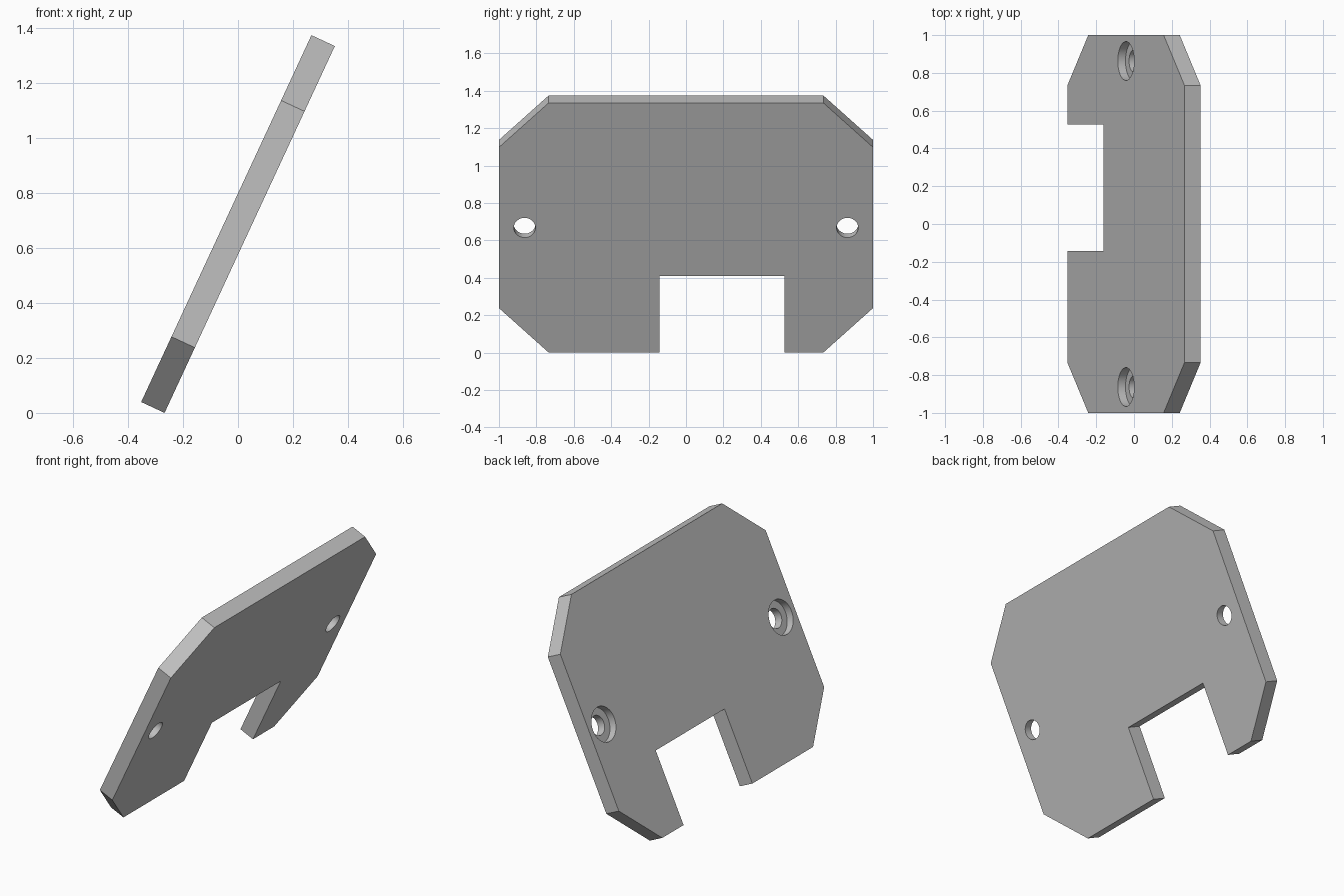
import bpy, bmesh
from math import radians, cos, sin
from mathutils import Matrix, Vector

if "Cube" in bpy.data.objects:
    bpy.data.objects.remove(bpy.data.objects["Cube"], do_unlink=True)

TILT = radians(24.9)
HALF_W, HALF_H, HALF_T = 1.0, 0.736, 0.047
CHAMFER_Y, CHAMFER_Z = 0.266, 0.262
NOTCH_Y0, NOTCH_Y1, NOTCH_TOP = -0.143, 0.527, -0.285
HOLE_Y, HOLE_R, BORE_R, BORE_DEPTH = 0.863, 0.058, 0.103, 0.045

grey = bpy.data.materials.new("plain_grey")
grey.use_nodes = True
colour = (0.53, 0.53, 0.53, 1)
grey.diffuse_color = colour
grey.node_tree.nodes["Principled BSDF"].inputs["Base Color"].default_value = colour


def make_object(name, bm):
    bmesh.ops.recalc_face_normals(bm, faces=bm.faces)
    mesh = bpy.data.meshes.new(name)
    bm.to_mesh(mesh)
    bm.free()
    mesh.materials.append(grey)
    obj = bpy.data.objects.new(name, mesh)
    bpy.context.collection.objects.link(obj)
    return obj


def cut_cylinder(target, y, radius, x0, x1):
    """Cut a round hole along the plate's thickness."""
    bm = bmesh.new()
    place = Matrix.Translation(((x0 + x1) / 2, y, 0)) @ Matrix.Rotation(radians(90), 4, "Y")
    bmesh.ops.create_cone(bm, cap_ends=True, segments=48, radius1=radius,
                          radius2=radius, depth=x1 - x0, matrix=place)
    cutter = make_object("hole_cutter", bm)
    cutter.hide_render = True
    mod = target.modifiers.new("hole", "BOOLEAN")
    mod.operation, mod.solver, mod.object = "DIFFERENCE", "EXACT", cutter
    bpy.ops.object.modifier_apply(modifier=mod.name)
    bpy.data.objects.remove(cutter, do_unlink=True)


# Plate outline: chamfered corners and an off-centre notch in the lower edge
y_in, z_in = HALF_W - CHAMFER_Y, HALF_H - CHAMFER_Z
outline = [(-y_in, -HALF_H), (NOTCH_Y0, -HALF_H), (NOTCH_Y0, NOTCH_TOP),
           (NOTCH_Y1, NOTCH_TOP), (NOTCH_Y1, -HALF_H), (y_in, -HALF_H),
           (HALF_W, -z_in), (HALF_W, z_in), (y_in, HALF_H),
           (-y_in, HALF_H), (-HALF_W, z_in), (-HALF_W, -z_in)]
bm = bmesh.new()
face = bm.faces.new([bm.verts.new((-HALF_T, y, z)) for y, z in outline])
ext = bmesh.ops.extrude_face_region(bm, geom=[face], use_keep_orig=True)
bmesh.ops.translate(bm, vec=Vector((2 * HALF_T, 0, 0)),
                    verts=[v for v in ext["geom"] if isinstance(v, bmesh.types.BMVert)])
plate = make_object("notched_plate", bm)
bpy.ops.object.select_all(action="DESELECT")
plate.select_set(True)
bpy.context.view_layer.objects.active = plate

# Screw holes, counterbored from the upper face
for side in (-1, 1):
    cut_cylinder(plate, side * HOLE_Y, HOLE_R, -0.2, 0.2)
    cut_cylinder(plate, side * HOLE_Y, BORE_R, -0.2, -HALF_T + BORE_DEPTH)

bpy.ops.object.shade_smooth_by_angle(angle=radians(30))

# Lean the plate and rest its lower edge on the ground
plate.rotation_euler = (0, TILT, 0)
plate.location.z = HALF_H * cos(TILT) + HALF_T * sin(TILT)
